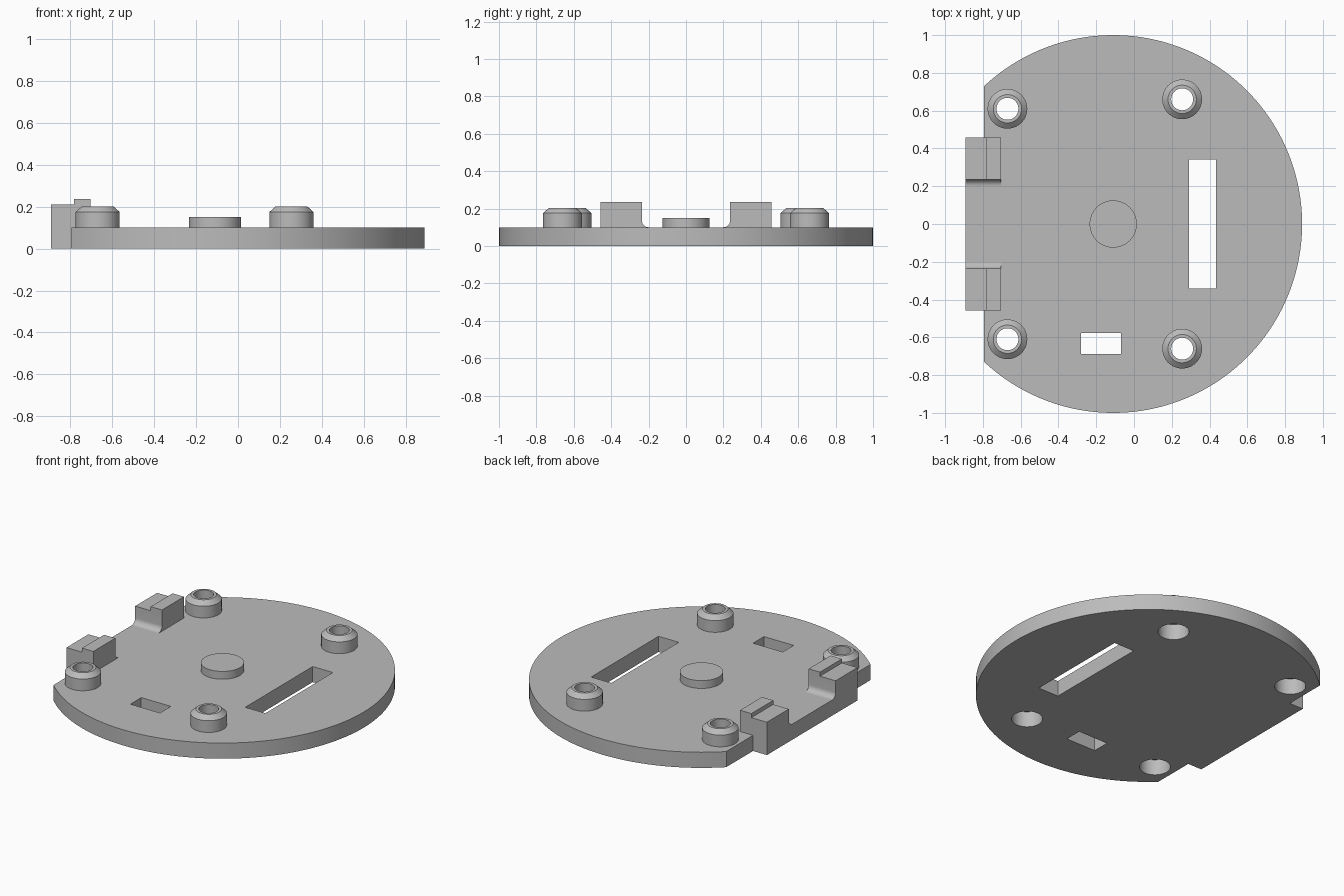
import bpy, bmesh, math
from mathutils import Matrix, Vector

cube = bpy.data.objects.get("Cube")
if cube:
    bpy.data.objects.remove(cube, do_unlink=True)

grey = bpy.data.materials.new("plain grey")
grey.use_nodes = True
colour = (0.5, 0.5, 0.5, 1)
grey.diffuse_color = colour
grey.node_tree.nodes["Principled BSDF"].inputs["Base Color"].default_value = colour

CX = -0.11       # disc centre in x
TOP = 0.1        # plate thickness
FLAT, TAB, INNER = -0.795, -0.893, -0.703
TAB_Y = 0.458


def make(name, bm):
    bmesh.ops.recalc_face_normals(bm, faces=bm.faces)
    mesh = bpy.data.meshes.new(name)
    bm.to_mesh(mesh)
    bm.free()
    mesh.materials.append(grey)
    obj = bpy.data.objects.new(name, mesh)
    bpy.context.collection.objects.link(obj)
    return obj


def smooth(obj):
    bpy.ops.object.select_all(action="DESELECT")
    obj.select_set(True)
    bpy.context.view_layer.objects.active = obj
    bpy.ops.object.shade_smooth_by_angle(angle=math.radians(25))


def extrude(bm, points, direction):
    """Add a prism: an outline of 3D points swept along a direction."""
    face = bm.faces.new([bm.verts.new(p) for p in points])
    moved = bmesh.ops.extrude_face_region(bm, geom=[face])["geom"]
    verts = [v for v in moved if isinstance(v, bmesh.types.BMVert)]
    bmesh.ops.translate(bm, verts=verts, vec=Vector(direction))
    # the starting face is kept as the near cap
    if not face.is_valid:
        bmesh.ops.holes_fill(bm, edges=bm.edges)


def box(bm, x0, x1, y0, y1, z0, z1):
    extrude(bm, [(x0, y0, z0), (x1, y0, z0), (x1, y1, z0), (x0, y1, z0)], (0, 0, z1 - z0))


def cylinder(bm, x, y, r, z0, z1, segments=64):
    bmesh.ops.create_cone(bm, cap_ends=True, segments=segments, radius1=r, radius2=r,
                          depth=z1 - z0, matrix=Matrix.Translation((x, y, (z0 + z1) / 2)))


boss_places = [(x, s * y) for x, y in ((0.255, 0.66), (-0.67, 0.61)) for s in (1, -1)]

# Plate: a disc with a flat side and a rectangular tab
a = math.acos((FLAT - CX) / 1.0)
steps = 160
outline = [(CX + math.cos(t), math.sin(t), 0)
           for t in (-a + 2 * a * i / steps for i in range(steps + 1))]
outline += [(FLAT, TAB_Y, 0), (TAB, TAB_Y, 0), (TAB, -TAB_Y, 0), (FLAT, -TAB_Y, 0)]
bm = bmesh.new()
extrude(bm, outline, (0, 0, TOP))
plate = make("base_plate", bm)

# Openings: long slot, small window and screw head recesses
bm = bmesh.new()
box(bm, 0.29, 0.433, -0.341, 0.341, -0.1, 0.3)
box(bm, -0.28, -0.07, -0.688, -0.578, -0.1, 0.3)
for x, y in boss_places:
    cylinder(bm, x, y, 0.09, -0.1, 0.3)
cutter = make("opening_cutter", bm)
cutter.hide_render = True
cut = plate.modifiers.new("openings", "BOOLEAN")
cut.operation, cut.solver, cut.object = "DIFFERENCE", "EXACT", cutter
bpy.context.view_layer.objects.active = plate
bpy.ops.object.modifier_apply(modifier=cut.name)
bpy.data.objects.remove(cutter, do_unlink=True)
smooth(plate)

# Hollow screw bosses with a chamfered rim
ring = [(0.058, TOP), (0.105, TOP), (0.105, 0.175), (0.075, 0.202), (0.058, 0.202)]
segments = 64
for i, (x, y) in enumerate(boss_places):
    bm = bmesh.new()
    loops = []
    for k in range(segments):
        t = 2 * math.pi * k / segments
        loops.append([bm.verts.new((x + r * math.cos(t), y + r * math.sin(t), z)) for r, z in ring])
    for k in range(segments):
        p, q = loops[k], loops[(k + 1) % segments]
        for j in range(len(ring)):
            n = (j + 1) % len(ring)
            bm.faces.new((p[j], q[j], q[n], p[n]))
    smooth(make(f"screw_boss_{i + 1}", bm))

# Centre pad
bm = bmesh.new()
cylinder(bm, CX, 0, 0.125, TOP, 0.15)
smooth(make("centre_pad", bm))

# Stepped clips with a rounded inner foot
WALL, R, STEP, HIGH = 0.236, 0.036, 0.21, 0.236
for side, s in (("left_clip", 1), ("right_clip", -1)):
    profile = [(TAB_Y, TOP), (TAB_Y, STEP), (WALL, STEP)]
    profile += [(WALL - R + R * math.cos(t), TOP + R - R * math.sin(t))
                for t in (math.pi / 2 * i / 8 for i in range(9))]
    bm = bmesh.new()
    extrude(bm, [(TAB, s * y, z) for y, z in profile], (INNER - TAB, 0, 0))
    smooth(make(side + "_body", bm))
    bm = bmesh.new()
    box(bm, -0.783, INNER, s * WALL, s * TAB_Y, STEP, HIGH)
    make(side + "_lip", bm)
